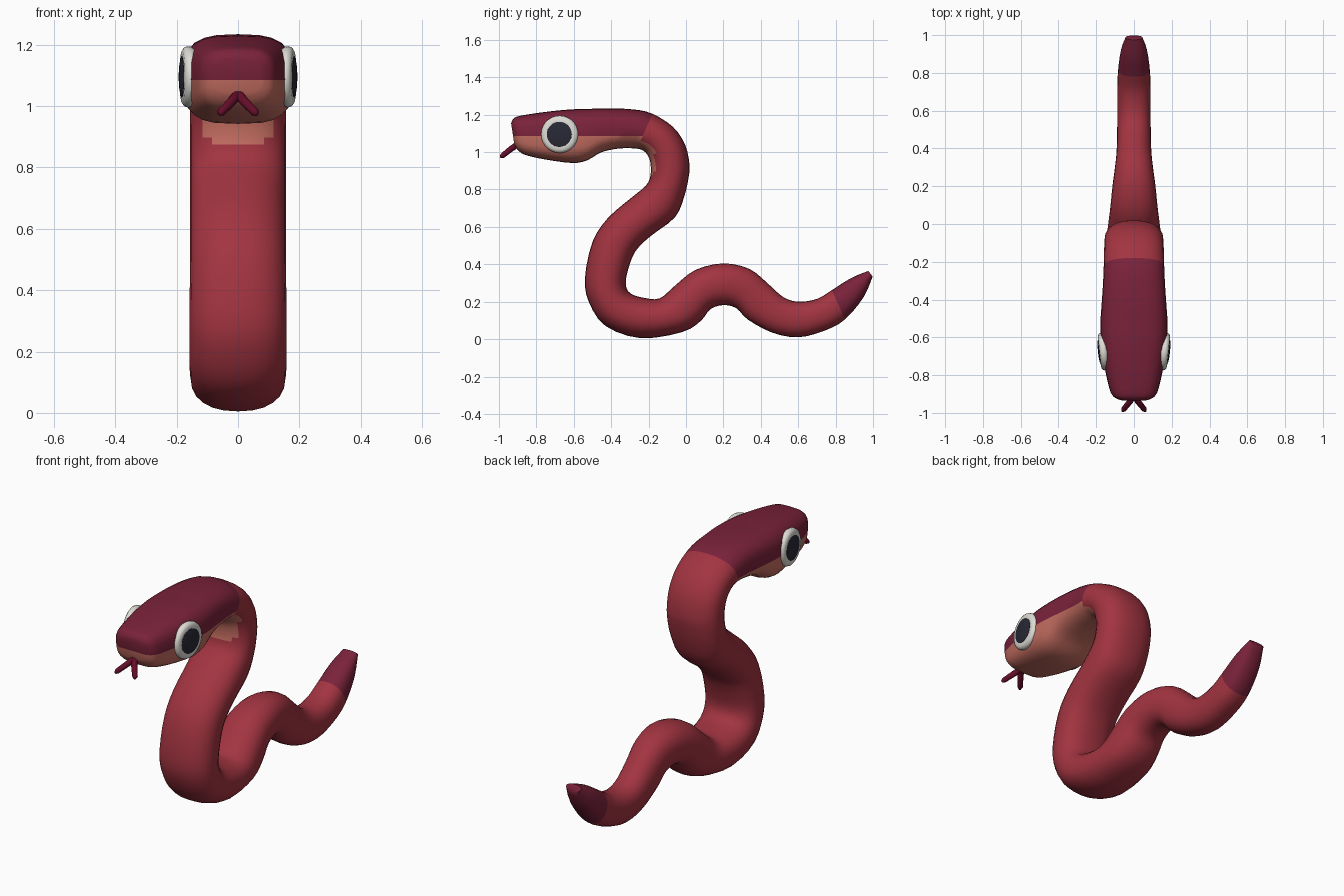
import bpy, bmesh, math
from mathutils import Vector, Matrix

if "Cube" in bpy.data.objects:
    bpy.data.objects.remove(bpy.data.objects["Cube"])

SEG, SUB = 24, 3


def material(name, rgb):
    m = bpy.data.materials.new(name)
    m.diffuse_color = (*rgb, 1)
    m.use_nodes = True
    m.node_tree.nodes["Principled BSDF"].inputs["Base Color"].default_value = m.diffuse_color
    return m


RED = material("red_skin", (0.36, 0.034, 0.052))
PLUM = material("plum_skin", (0.195, 0.016, 0.043))
PEACH = material("peach_belly", (0.56, 0.155, 0.12))
WHITE = material("eye_white", (0.72, 0.71, 0.66))
NAVY = material("pupil_navy", (0.022, 0.022, 0.038))
CRIMSON = material("tongue_crimson", (0.13, 0.004, 0.022))


def finish(bm, name, mats, angle=50):
    bmesh.ops.recalc_face_normals(bm, faces=bm.faces)
    me = bpy.data.meshes.new(name)
    bm.to_mesh(me)
    bm.free()
    ob = bpy.data.objects.new(name, me)
    bpy.context.collection.objects.link(ob)
    for m in mats:
        me.materials.append(m)
    bpy.ops.object.select_all(action='DESELECT')
    ob.select_set(True)
    bpy.context.view_layer.objects.active = ob
    bpy.ops.object.shade_smooth_by_angle(angle=math.radians(angle))
    return ob


# Stations: back (y, z), belly (y, z), half width
tail = [
    (0.975, 0.365, 0.998, 0.335, 0.045),
    (0.88, 0.325, 0.95, 0.225, 0.07),
    (0.78, 0.262, 0.85, 0.105, 0.084),
    (0.70, 0.215, 0.74, 0.045, 0.088),
    (0.60, 0.20, 0.60, 0.01, 0.088),
    (0.52, 0.225, 0.46, 0.035, 0.089),
    (0.44, 0.295, 0.33, 0.105, 0.092),
    (0.34, 0.375, 0.27, 0.165, 0.10),
    (0.20, 0.405, 0.20, 0.182, 0.114),
    (0.05, 0.37, 0.13, 0.16, 0.125),
    (-0.06, 0.285, 0.08, 0.098, 0.135),
    (-0.14, 0.218, -0.02, 0.038, 0.145),
    (-0.22, 0.22, -0.24, 0.005, 0.154),
]
neck = [
    (-0.295, 0.243, -0.43, 0.07, 0.158),
    (-0.322, 0.29, -0.52, 0.20, 0.158),
    (-0.31, 0.37, -0.54, 0.33, 0.158),
    (-0.27, 0.47, -0.50, 0.52, 0.156),
    (-0.19, 0.55, -0.42, 0.645, 0.156),
    (-0.06, 0.65, -0.30, 0.75, 0.156),
    (-0.01, 0.76, -0.215, 0.82, 0.156),
    (0.015, 0.87, -0.19, 0.875, 0.156),
    (0.018, 0.94, -0.19, 0.94, 0.156),
    (-0.005, 1.04, -0.203, 0.98, 0.157),
    (-0.07, 1.135, -0.225, 1.005, 0.158),
]
head = [
    (-0.18, 1.205, -0.26, 1.018, 0.16),
    (-0.28, 1.228, -0.35, 1.02, 0.164),
    (-0.42, 1.234, -0.45, 1.0, 0.172),
    (-0.52, 1.231, -0.53, 0.955, 0.178),
    (-0.62, 1.228, -0.61, 0.942, 0.176),
    (-0.75, 1.215, -0.75, 0.96, 0.157),
    (-0.87, 1.197, -0.86, 0.985, 0.132),
    (-0.918, 1.183, -0.90, 1.012, 0.112),
    (-0.935, 1.155, -0.918, 1.04, 0.08),
]
stations = tail + neck + head
TAIL_END = 2
PATCH = len(tail) + 7
HEAD = len(tail) + len(neck)


def sample(t):
    """Smooth interpolation through the stations."""
    i = min(int(t), len(stations) - 2)
    u = t - i
    p = [stations[max(0, min(len(stations) - 1, i + k))] for k in (-1, 0, 1, 2)]
    return [0.5 * (2 * b + (c - a) * u + (2 * a - 5 * b + 4 * c - d) * u ** 2
                   + (3 * b - a - 3 * c + d) * u ** 3) for a, b, c, d in zip(*p)]


# Body: one swept skin from tail tip to nose
bm = bmesh.new()
rings = []
for n in range((len(stations) - 1) * SUB + 1):
    t = n / SUB
    dy, dz, vy, vz, w = sample(t)
    mid = Vector((0, (dy + vy) / 2, (dz + vz) / 2))
    belly = Vector((0, (vy - dy) / 2, (vz - dz) / 2))
    power = 2.3 + 0.9 * max(0, min(1, (t - HEAD) / 3))
    ring = []
    for k in range(SEG):
        a = 2 * math.pi * k / SEG
        s, c = math.sin(a), math.cos(a)
        x = math.copysign(abs(s) ** (2 / power), s) * w
        d = math.copysign(abs(c) ** (2 / power), c)
        ring.append(bm.verts.new(mid + belly * d + Vector((x, 0, 0))))
    rings.append(ring)

head_faces = []
for n in range(len(rings) - 1):
    t = (n + 0.5) / SUB
    for k in range(SEG):
        j = (k + 1) % SEG
        f = bm.faces.new((rings[n][k], rings[n][j], rings[n + 1][j], rings[n + 1][k]))
        steps = min(k, SEG - 1 - k)       # distance from the belly line
        if t < TAIL_END:
            f.material_index = 1
        elif t > HEAD:
            head_faces.append(f)
            f.material_index = 1
        elif t > PATCH and steps < (2 if t < PATCH + 0.33 else 3 if t < PATCH + 2 else 4):
            f.material_index = 2          # throat patch
bm.faces.new(rings[0]).material_index = 1
nose = bm.faces.new(rings[-1])
nose.material_index = 1
head_faces.append(nose)

# Jaw: cut the head level and colour everything below
JAW = 1.085
edges = {e for f in head_faces for e in f.edges}
verts = {v for f in head_faces for v in f.verts}
bmesh.ops.bisect_plane(bm, geom=head_faces + list(edges) + list(verts),
                       plane_co=(0, 0, JAW), plane_no=(0, 0, 1), dist=1e-5)
for f in bm.faces:
    if f.material_index == 1:
        c = f.calc_center_median()
        if c.y < 0 and c.z < JAW:
            f.material_index = 2
finish(bm, "snake_body", [RED, PLUM, PEACH], 60)


def lathe(name, profile, mat, matrix, seg=28):
    """Spin an (r, height) profile around the local z axis."""
    bm = bmesh.new()
    vs = [bm.verts.new((r, 0, h)) for r, h in profile]
    es = [bm.edges.new(p) for p in zip(vs, vs[1:])]
    bmesh.ops.spin(bm, geom=vs + es, cent=(0, 0, 0), axis=(0, 0, 1),
                   angle=2 * math.pi, steps=seg)
    bmesh.ops.remove_doubles(bm, verts=bm.verts, dist=1e-5)
    bm.transform(matrix)
    return finish(bm, name, [mat])


# Eyes: rounded white rim with a shallow domed pupil, turned slightly forward
for side, label in ((1, "right"), (-1, "left")):
    normal = Vector((side, -0.11, 0)).normalized()
    place = Matrix.Translation((side * 0.161, -0.675, 1.095)) @ \
        normal.to_track_quat('Z', 'Y').to_matrix().to_4x4()
    lathe("eye_rim_" + label, [(0, -0.02), (0.09, -0.02), (0.098, -0.008), (0.1, 0.003),
                               (0.096, 0.014), (0.085, 0.021), (0.07, 0.022), (0, 0.018)],
          WHITE, place)
    lathe("pupil_" + label, [(0.068, 0.015), (0.067, 0.023), (0.05, 0.027),
                             (0.026, 0.029), (0, 0.03)], NAVY, place)


# Forked tongue: two tapered tubes sharing a root
def tube(name, points, radii, mat, seg=10):
    bm = bmesh.new()
    loops = []
    for i, p in enumerate(points):
        d = (points[min(i + 1, len(points) - 1)] - points[max(i - 1, 0)]).normalized()
        q = d.to_track_quat('Z', 'Y')
        loops.append([bm.verts.new(p + q @ Vector((math.cos(a), math.sin(a), 0)) * radii[i])
                      for a in (2 * math.pi * k / seg for k in range(seg))])
    for a, b in zip(loops, loops[1:]):
        for k in range(seg):
            bm.faces.new((a[k], a[(k + 1) % seg], b[(k + 1) % seg], b[k]))
    bm.faces.new(loops[0])
    bm.faces.new(loops[-1])
    finish(bm, name, [mat], 60)


for side, label in ((1, "right"), (-1, "left")):
    pts = [Vector((side * x, y, z)) for x, y, z in (
        (0.0, -0.87, 1.042), (0.004, -0.912, 1.033), (0.02, -0.938, 1.015),
        (0.055, -0.982, 0.98), (0.061, -0.992, 0.973))]
    tube("tongue_fork_" + label, pts, (0.017, 0.017, 0.016, 0.014, 0.006), CRIMSON)
